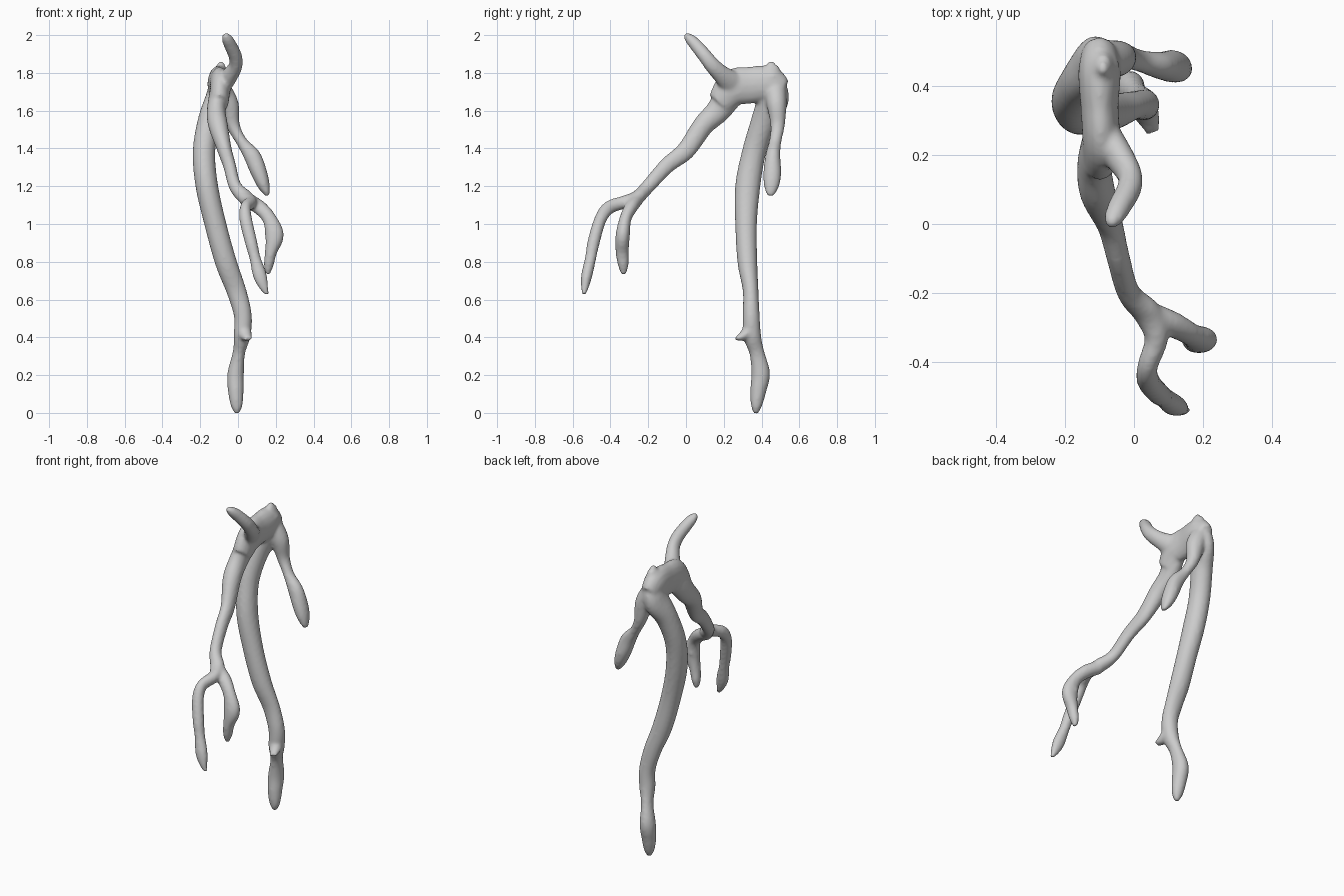
import bpy, bmesh, math
from mathutils import Vector

bark = bpy.data.materials.new("grey")
bark.diffuse_color = (0.6, 0.6, 0.6, 1)
SIDES, STEPS = 16, 6


def spline(a, b, c, d, t):
    return 0.5 * (2*b + (c - a)*t + (2*a - 5*b + 4*c - d)*t*t + (3*b - a - 3*c + d)*t**3)


def limb(bm, pts):
    """Loft an oval tube through points (x, y, z, half width in x, half width across)."""
    n = len(pts)
    rows = []
    for i in range(n - 1):
        k = [pts[max(i-1, 0)], pts[i], pts[i+1], pts[min(i+2, n-1)]]
        for s in range(STEPS):
            rows.append([spline(*q, s / STEPS) for q in zip(*k)])
    rows.append(list(pts[-1]))
    cs = [Vector(r[:3]) for r in rows]
    rings = []
    for i, r in enumerate(rows):
        t = (cs[min(i+1, len(cs)-1)] - cs[max(i-1, 0)]).normalized()
        u = Vector((1, 0, 0))
        u = (u - t * u.dot(t)).normalized()
        v = t.cross(u)
        ring = []
        for j in range(SIDES):
            a = 2 * math.pi * j / SIDES
            ring.append(bm.verts.new(cs[i] + u*math.cos(a)*max(r[3], .008) + v*math.sin(a)*max(r[4], .008)))
        rings.append(ring)
    for p, q in zip(rings, rings[1:]):
        for j in range(SIDES):
            k = (j + 1) % SIDES
            bm.faces.new((p[j], p[k], q[k], q[j]))
    bm.faces.new(rings[0][::-1])
    bm.faces.new(rings[-1])


trunk = [(-.005, .37, -.005, .012, .012), (-.007, .373, .04, .032, .03), (-.012, .383, .12, .042, .043),
         (-.012, .395, .21, .044, .05), (.005, .375, .32, .033, .04), (.022, .35, .41, .045, .048),
         (.025, .345, .52, .048, .045), (-.01, .342, .65, .053, .042), (-.065, .325, .8, .058, .053),
         (-.12, .318, 1.0, .058, .058), (-.165, .327, 1.2, .06, .067), (-.18, .36, 1.38, .06, .064),
         (-.155, .41, 1.54, .06, .068), (-.115, .46, 1.66, .06, .085), (-.095, .455, 1.76, .05, .065),
         (-.09, .45, 1.835, .025, .04)]
# small broken twig near the foot
spur = [(.025, .35, .45, .04, .045), (.038, .315, .415, .036, .032), (.055, .265, .39, .02, .012)]
# webbed shoulder joining trunk, arm and horn
shoulder = [(-.1, .5, 1.7, .05, .07), (-.1, .44, 1.74, .062, .095), (-.1, .34, 1.735, .055, .098),
            (-.095, .25, 1.72, .055, .098), (-.1, .18, 1.64, .05, .07)]
knob = [(-.09, .45, 1.78, .05, .06), (-.09, .45, 1.82, .03, .035), (-.09, .452, 1.862, .012, .015)]
horn = [(-.08, .25, 1.74, .045, .07), (-.04, .19, 1.79, .042, .05), (-.012, .14, 1.84, .036, .042),
        (-.015, .1, 1.89, .036, .038), (-.042, .05, 1.95, .034, .034), (-.06, .015, 1.985, .028, .026),
        (-.068, -.005, 2.005, .012, .012)]
side_twig = [(-.095, .47, 1.72, .055, .06), (-.05, .48, 1.63, .055, .053), (-.025, .485, 1.52, .036, .038),
             (.02, .472, 1.435, .03, .033), (.075, .46, 1.36, .045, .04), (.112, .457, 1.27, .043, .048),
             (.138, .452, 1.2, .032, .04), (.158, .445, 1.15, .012, .018)]
arm = [(-.1, .24, 1.7, .05, .08), (-.115, .17, 1.6, .05, .066), (-.105, .09, 1.52, .052, .056),
       (-.07, .0, 1.39, .038, .05), (-.045, -.1, 1.31, .034, .043), (-.015, -.2, 1.2, .034, .037),
       (.04, -.26, 1.14, .042, .037), (.065, -.33, 1.115, .035, .035), (.04, -.41, 1.085, .03, .036),
       (.042, -.455, 1.02, .034, .033), (.07, -.49, .9, .033, .033), (.09, -.505, .82, .03, .03),
       (.115, -.525, .73, .037, .03), (.135, -.535, .67, .026, .022), (.155, -.54, .625, .01, .01)]
finger = [(.04, -.26, 1.13, .04, .036), (.11, -.29, 1.09, .04, .036), (.165, -.32, 1.03, .038, .032),
          (.193, -.335, .94, .05, .038), (.174, -.338, .85, .032, .035), (.162, -.332, .78, .026, .028),
          (.158, -.33, .73, .01, .012)]

bm = bmesh.new()
for part in (trunk, spur, shoulder, knob, horn, side_twig, arm, finger):
    limb(bm, part)
# pointed elbow on the outer finger
limb(bm, [(.17, -.33, .96, .03, .04), (.21, -.333, .95, .02, .03), (.242, -.332, .945, .01, .012)])
bmesh.ops.recalc_face_normals(bm, faces=bm.faces)
me = bpy.data.meshes.new("branch")
bm.to_mesh(me)
bm.free()
branch = bpy.data.objects.new("branch", me)
bpy.context.collection.objects.link(branch)
me.materials.append(bark)

# fuse the limbs into one smooth surface
bpy.context.view_layer.objects.active = branch
branch.select_set(True)
fuse = branch.modifiers.new("fuse", 'REMESH')
fuse.mode = 'VOXEL'
fuse.voxel_size = 0.009
fuse.use_smooth_shade = True
soft = branch.modifiers.new("soften", 'SMOOTH')
soft.factor = 0.5
soft.iterations = 8
for m in ("fuse", "soften"):
    bpy.ops.object.modifier_apply(modifier=m)
bpy.ops.object.shade_smooth()
